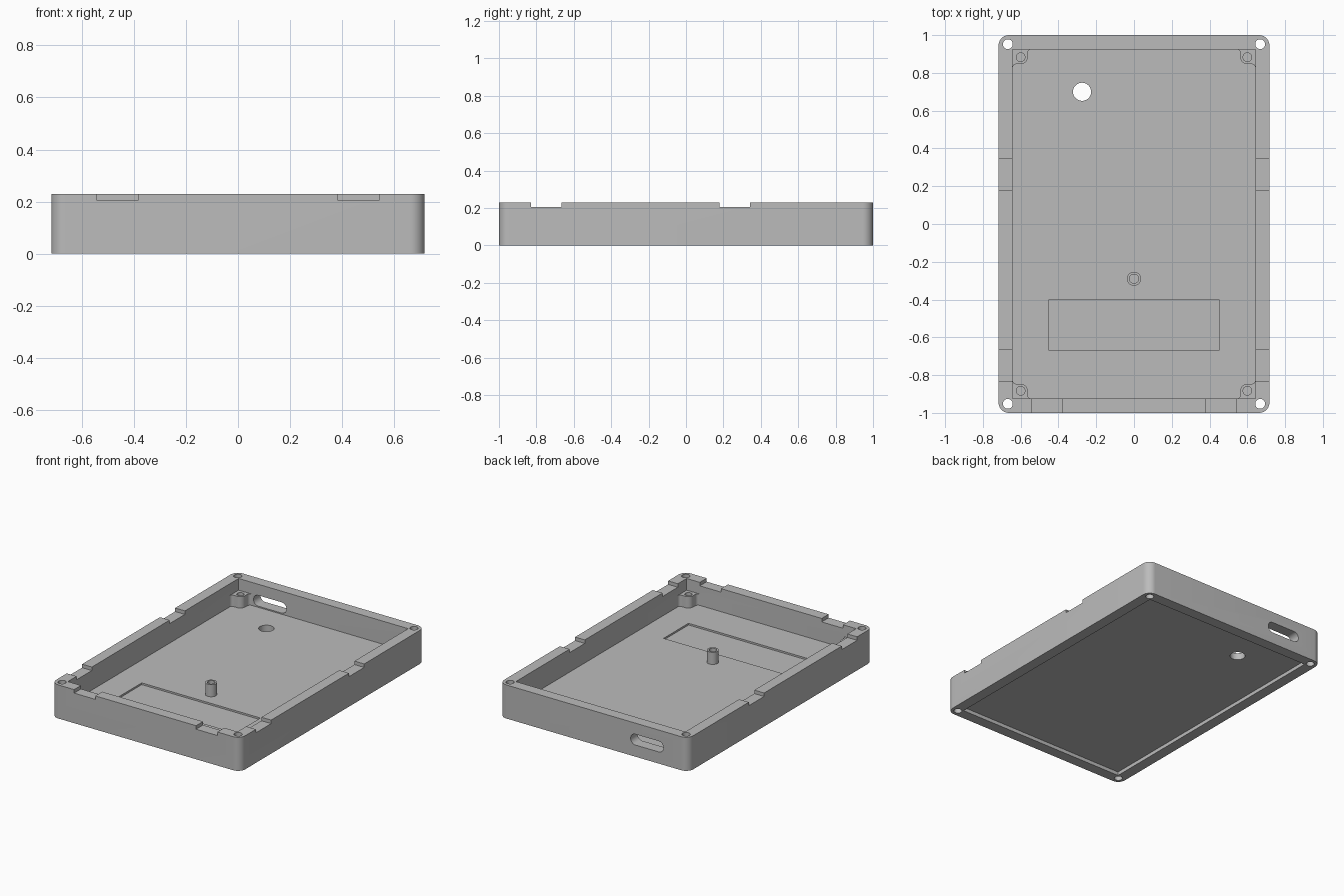
import bpy, bmesh, math
from mathutils import Matrix

cube = bpy.data.objects.get("Cube")
if cube:
    bpy.data.objects.remove(cube, do_unlink=True)

HALF_X, HALF_Y, HEIGHT = 0.717, 1.0, 0.23
IN_X, IN_Y = 0.643, 0.925          # inner wall faces
FLOOR, UNDER = 0.072, 0.025        # top and underside of the floor
POST_TOP = 0.155

grey = bpy.data.materials.new("plain grey")
grey.use_nodes = True
grey.diffuse_color = (0.5, 0.5, 0.5, 1)
grey.node_tree.nodes["Principled BSDF"].inputs["Base Color"].default_value = (0.5, 0.5, 0.5, 1)


def arc(cx, cy, r, start, end, steps=10):
    angles = [math.radians(start + (end - start) * i / steps) for i in range(steps + 1)]
    return [(cx + r * math.cos(a), cy + r * math.sin(a)) for a in angles]


def circle(cx, cy, r, steps=40):
    return arc(cx, cy, r, 0, 360, steps)[:-1]


def rect(x0, x1, y0, y1):
    return [(x0, y0), (x1, y0), (x1, y1), (x0, y1)]


def rounded_rect(hx, hy, r, cx=0, cy=0):
    pts = []
    for i, (sx, sy) in enumerate([(1, 1), (-1, 1), (-1, -1), (1, -1)]):
        pts += arc(cx + sx * (hx - r), cy + sy * (hy - r), r, 90 * i, 90 * i + 90)
    return pts


def prism(name, outline, z0, z1, matrix=None):
    """Extrude a flat outline from z0 to z1."""
    bm = bmesh.new()
    face = bm.faces.new([bm.verts.new((x, y, z0)) for x, y in outline])
    top = bmesh.ops.extrude_face_region(bm, geom=[face])["geom"]
    bmesh.ops.translate(bm, vec=(0, 0, z1 - z0),
                        verts=[v for v in top if isinstance(v, bmesh.types.BMVert)])
    if matrix:
        bm.transform(matrix)
    bmesh.ops.remove_doubles(bm, verts=bm.verts, dist=1e-5)
    bmesh.ops.recalc_face_normals(bm, faces=bm.faces)
    mesh = bpy.data.meshes.new(name)
    bm.to_mesh(mesh)
    bm.free()
    mesh.materials.append(grey)
    obj = bpy.data.objects.new(name, mesh)
    bpy.context.collection.objects.link(obj)
    return obj


def combine(tool, operation):
    """Apply a boolean to the tray, then discard the tool."""
    tool.hide_render = True
    mod = tray.modifiers.new(tool.name, 'BOOLEAN')
    mod.operation, mod.solver, mod.object = operation, 'EXACT', tool
    bpy.ops.object.modifier_apply(modifier=mod.name)
    bpy.data.objects.remove(tool, do_unlink=True)


def cut(*args):
    combine(prism(*args), 'DIFFERENCE')


def add(*args):
    combine(prism(*args), 'UNION')


# Outer body with rounded upright corners
tray = prism("enclosure_tray", rounded_rect(HALF_X, HALF_Y, 0.055), 0, HEIGHT)
bpy.ops.object.select_all(action='DESELECT')
bpy.context.view_layer.objects.active = tray
tray.select_set(True)

# Inner cavity and shallow underside recess
cut("cavity", rect(-IN_X, IN_X, -IN_Y, IN_Y), FLOOR, 0.5)
cut("underside_recess", rect(-IN_X, IN_X, -IN_Y, IN_Y), -0.2, UNDER)

# Screw bosses filleted into the inner corners
bx, by, r, f = 0.60, 0.883, 0.037, 0.02
boss = [(IN_X + 0.012, IN_Y + 0.012), (bx - r - f, IN_Y + 0.012)]
boss += arc(bx - r - f, IN_Y - f, f, 90, 0)
boss += arc(bx, by, r, 180, 270)
boss += arc(IN_X - f, by - r - f, f, 90, 0)
boss += [(IN_X + 0.012, by - r - f)]
corners = [(sx, sy) for sx in (-1, 1) for sy in (-1, 1)]
for sx, sy in corners:
    add("corner_boss", [(sx * x, sy * y) for x, y in boss], FLOOR - 0.02, POST_TOP - 0.005)

# Centre standoff
add("standoff", circle(0, -0.29, 0.037), FLOOR - 0.02, POST_TOP)
cut("standoff_bore", circle(0, -0.29, 0.024), FLOOR + 0.01, 0.5)

# Blind boss bores and full-height corner screw holes
for sx, sy in corners:
    cut("boss_bore", circle(sx * bx, sy * by, 0.023), FLOOR + 0.01, 0.5)
    cut("screw_hole", circle(sx * 0.668, sy * 0.952, 0.026), -0.2, 0.5)

# Round floor opening and shallow rectangular floor pocket
cut("floor_hole", circle(-0.275, 0.70, 0.048), -0.2, 0.5)
cut("floor_pocket", rect(-0.45, 0.45, -0.67, -0.40), FLOOR - 0.012, 0.5)

# Rounded cable slot through the back wall
upright = Matrix.Rotation(math.radians(90), 4, 'X')
cut("cable_slot", rounded_rect(0.125, 0.037, 0.0369, -0.405, 0.117), -1.2, -0.86, upright)

# Notches in the rims of the side and front walls
for side in (-1, 1):
    xs = sorted((side * IN_X * 0.999, side * 0.9))
    for y0, y1 in ((-0.83, -0.665), (0.178, 0.343)):
        cut("side_notch", rect(*xs, y0, y1), 0.206, 0.5)
    xs = sorted((side * 0.382, side * 0.543))
    cut("front_notch", rect(*xs, -1.2, -IN_Y * 0.999), 0.206, 0.5)

bpy.ops.object.shade_smooth_by_angle(angle=math.radians(30))
